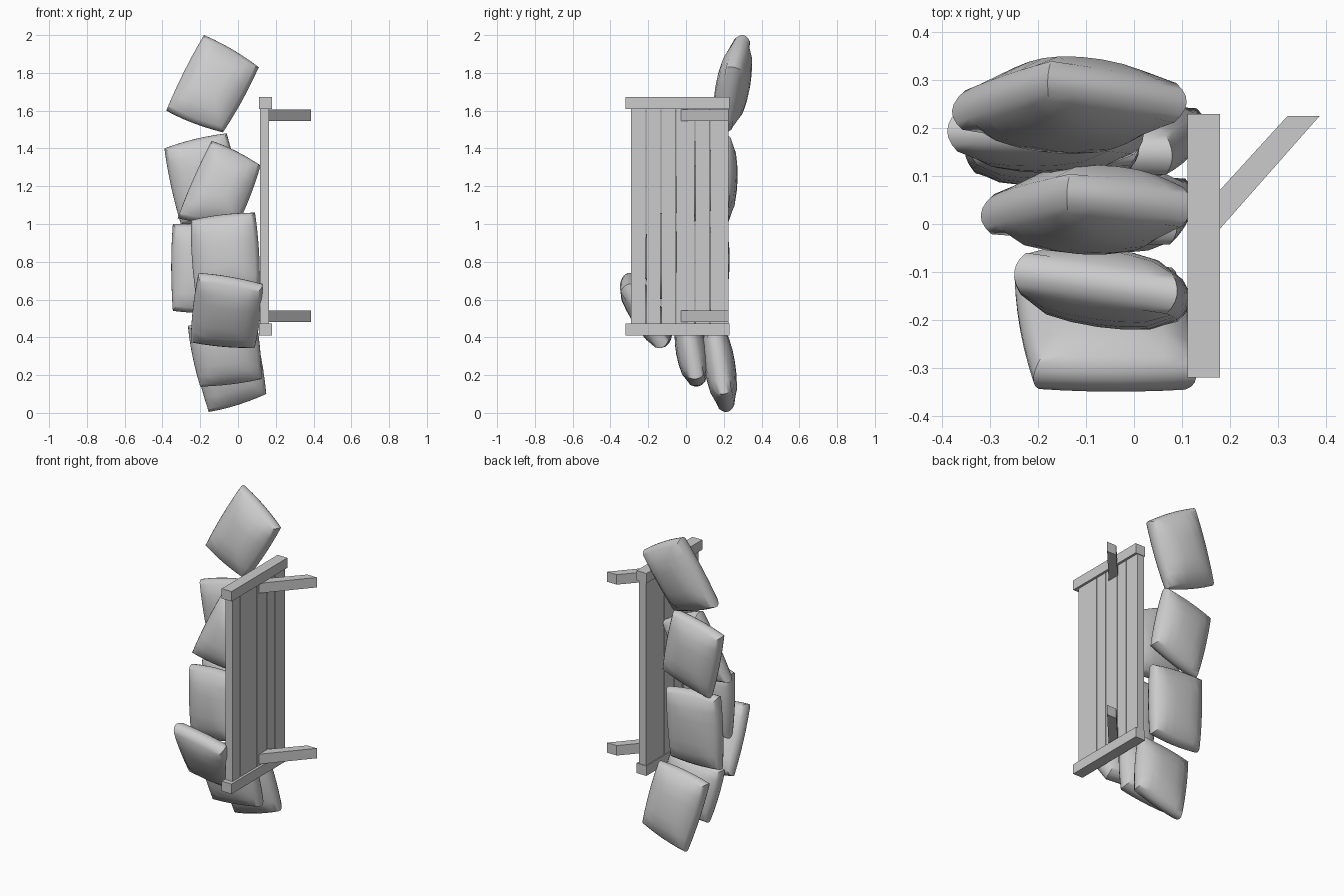
import bpy, bmesh
from mathutils import Vector

if "Cube" in bpy.data.objects:
    bpy.data.objects.remove(bpy.data.objects["Cube"])


def finish(bm, name, smooth=False):
    bmesh.ops.recalc_face_normals(bm, faces=bm.faces)
    me = bpy.data.meshes.new(name)
    bm.to_mesh(me)
    bm.free()
    ob = bpy.data.objects.new(name, me)
    bpy.context.collection.objects.link(ob)
    if smooth:
        bpy.ops.object.select_all(action='DESELECT')
        ob.select_set(True)
        bpy.context.view_layer.objects.active = ob
        bpy.ops.object.shade_smooth_by_angle(angle=1.0)
    return ob


def prism(name, outline, z0, z1):
    """Extrude an xy outline between two heights."""
    bm = bmesh.new()
    face = bm.faces.new([bm.verts.new((x, y, z0)) for x, y in outline])
    ext = bmesh.ops.extrude_face_region(bm, geom=[face])
    for v in ext['geom']:
        if isinstance(v, bmesh.types.BMVert):
            v.co.z = z1
    return finish(bm, name)


def box(name, x0, x1, y0, y1, z0, z1):
    return prism(name, [(x0, y0), (x1, y0), (x1, y1), (x0, y1)], z0, z1)


def cushion(name, tl, tr, br, bl, y_top, y_bot, yaw=0, half=0.083, rim=0.042):
    """Puffy pad spanning four xz corners, leaning from y_bot to y_top."""
    # the corners lie on one plane: y follows height (lean) and x (yaw)
    zt, zb = (tl[1] + tr[1]) / 2, (bl[1] + br[1]) / 2
    slope = (y_top - y_bot) / (zt - zb)
    xm = (tl[0] + tr[0] + br[0] + bl[0]) / 4
    a, b, c, d = [Vector((x, y_bot + slope * (z - zb) + yaw * (x - xm), z))
                  for x, z in (tl, tr, br, bl)]
    normal = (a - c).cross(b - d).normalized()
    bm = bmesh.new()
    bmesh.ops.create_cube(bm, size=2)
    bmesh.ops.subdivide_edges(bm, edges=bm.edges[:], cuts=5, use_grid_fill=True)
    for vert in bm.verts:
        u, v, w = vert.co
        pu, pv = max(0, 1 - u * u), max(0, 1 - v * v)
        inset = 1 - 0.1 * w * w
        s = (u * inset * (1 + 0.05 * pv) + 1) / 2
        t = (v * inset * (1 + 0.05 * pu) + 1) / 2
        pos = (d.lerp(c, s)).lerp(a.lerp(b, s), t)
        vert.co = pos + normal * w * (rim + (half - rim) * (pu * pv) ** 0.5)
    return finish(bm, name, smooth=True)


# Slatted panel
edges = [-0.29, -0.21, -0.13, -0.05, 0.05, 0.13, 0.23]
for i, (y0, y1) in enumerate(zip(edges, edges[1:])):
    box(f"slat_{i + 1}", 0.117, 0.165, y0, y1 - 0.004, 0.46, 1.62)

# End rails
for name, z in (("lower_rail", 0.41), ("upper_rail", 1.61)):
    box(name, 0.112, 0.18, -0.32, 0.23, z, z + 0.062)

# Slanted support legs
leg = [(0.153, -0.04), (0.387, 0.225), (0.32, 0.225), (0.153, 0.042)]
for name, z in (("lower_leg", 0.48), ("upper_leg", 1.545)):
    prism(name, leg, z, z + 0.062)

# Back row of cushions
cushion("top_cushion", (-0.18, 2.0), (0.11, 1.83), (-0.08, 1.485), (-0.38, 1.6), 0.285, 0.21, -0.06, half=0.09)
cushion("back_cushion_upper", (-0.39, 1.40), (-0.06, 1.48), (0.02, 1.09), (-0.30, 0.99), 0.195, 0.185)
cushion("back_cushion_middle", (-0.345, 1.0), (0.01, 0.97), (-0.01, 0.54), (-0.345, 0.54), 0.165, 0.145, half=0.075)
cushion("back_cushion_lower", (-0.26, 0.43), (0.08, 0.48), (0.15, 0.10), (-0.155, 0.005), 0.145, 0.21)

# Front row of cushions
cushion("front_cushion_upper", (-0.14, 1.44), (0.12, 1.31), (0.0, 1.0), (-0.32, 1.03), 0.055, 0.005, -0.05, half=0.09)
cushion("front_cushion_middle", (-0.25, 1.02), (0.09, 1.06), (0.115, 0.66), (-0.22, 0.60), -0.125, -0.14, -0.15)
cushion("front_cushion_tilted", (-0.21, 0.735), (0.13, 0.675), (0.09, 0.35), (-0.25, 0.38), -0.318, -0.11, -0.11)
cushion("front_cushion_lower", (-0.265, 0.46), (0.09, 0.52), (0.125, 0.18), (-0.2, 0.14), 0.0, 0.06)
